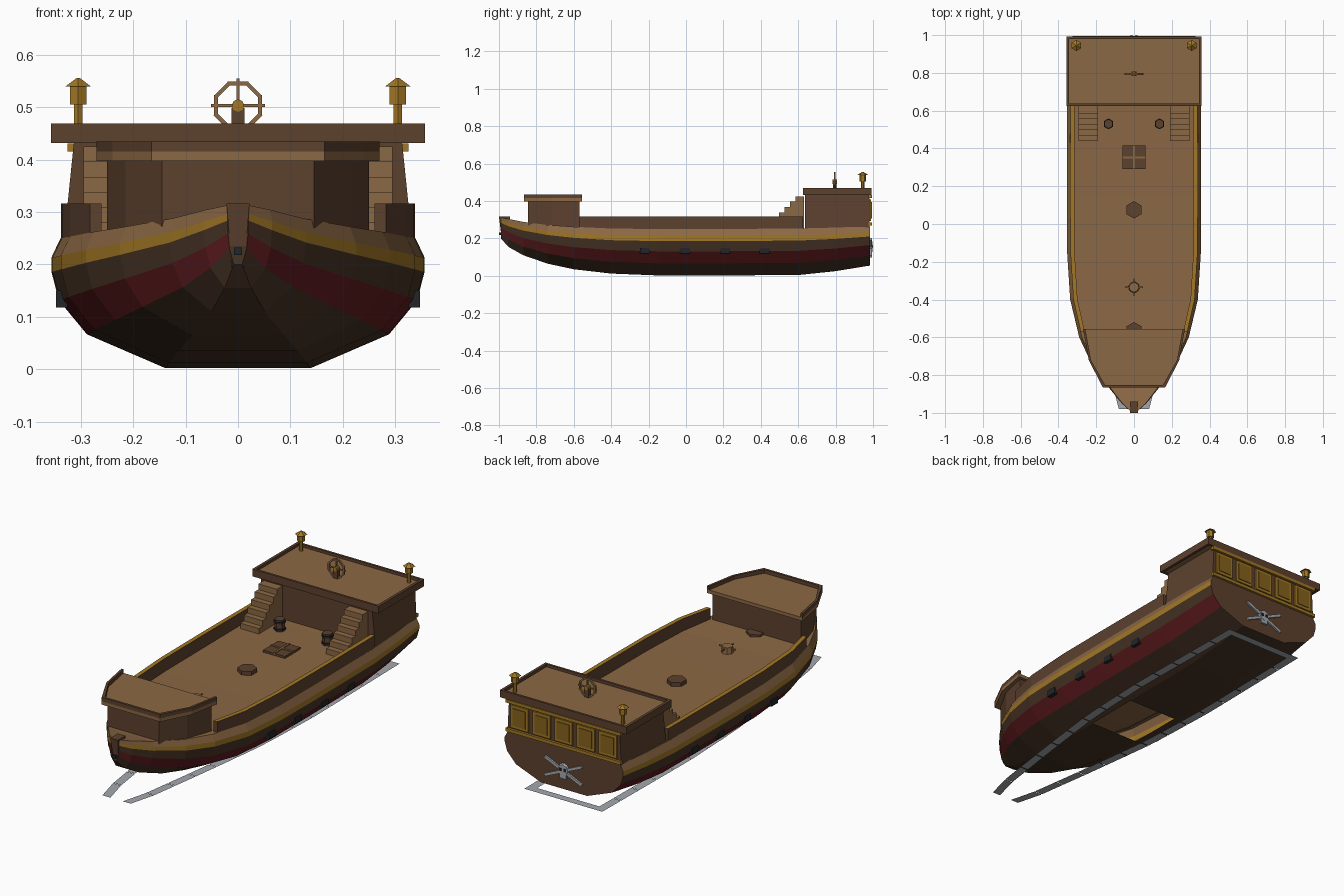
import bpy, bmesh, math
from mathutils import Matrix, Vector

cube = bpy.data.objects.get("Cube")
if cube:
    bpy.data.objects.remove(cube)


def material(name, rgb):
    m = bpy.data.materials.new(name)
    m.use_nodes = True
    m.diffuse_color = (*rgb, 1)
    m.node_tree.nodes["Principled BSDF"].inputs["Base Color"].default_value = (*rgb, 1)
    return m


TAN = material("tan planks", (.26, .138, .058))
BROWN = material("brown timber", (.107, .052, .027))
DARK = material("dark timber", (.062, .033, .018))
RED = material("deep red paint", (.115, .011, .013))
GOLD = material("gold trim", (.36, .185, .018))
PANE = material("amber pane", (.24, .12, .012))
GREY = material("pale grey", (.37, .39, .42))
BLACK = material("black iron", (.016, .018, .022))


def add(name, bm, *mats):
    bmesh.ops.recalc_face_normals(bm, faces=bm.faces)
    me = bpy.data.meshes.new(name)
    bm.to_mesh(me)
    bm.free()
    for m in mats:
        me.materials.append(m)
    ob = bpy.data.objects.new(name, me)
    bpy.context.collection.objects.link(ob)
    return ob


def box(name, x, y, z, mat, turn=None):
    """Box from (min, max) ranges."""
    bm = bmesh.new()
    size = [r[1] - r[0] for r in (x, y, z)]
    mid = Vector([(r[0] + r[1]) / 2 for r in (x, y, z)])
    m = Matrix.Translation(mid) @ (turn or Matrix()) @ Matrix.Diagonal((*size, 1))
    bmesh.ops.create_cube(bm, size=1, matrix=m)
    return add(name, bm, mat)


def drum(name, at, r1, r2, h, sides, mat, turn=None):
    """Faceted cylinder or cone standing on the point at."""
    bm = bmesh.new()
    m = Matrix.Translation(at) @ (turn or Matrix()) @ Matrix.Translation((0, 0, h / 2))
    bmesh.ops.create_cone(bm, cap_ends=True, segments=sides, radius1=r1, radius2=r2, depth=h, matrix=m)
    return add(name, bm, mat)


def prism(name, low, high, z0, z1, mat):
    """Solid between two outlines of (x, y) points."""
    bm = bmesh.new()
    a = [bm.verts.new((x, y, z0)) for x, y in low]
    b = [bm.verts.new((x, y, z1)) for x, y in high]
    bm.faces.new(a)
    bm.faces.new(b)
    for i in range(len(a)):
        j = (i + 1) % len(a)
        bm.faces.new((a[i], a[j], b[j], b[i]))
    return add(name, bm, mat)


def lerp(table, y, col):
    for p, q in zip(table, table[1:]):
        if y <= q[0]:
            t = max(0, (y - p[0]) / (q[0] - p[0]))
            return p[col] + (q[col] - p[col]) * t
    return table[-1][col]


# Hull stations: y, half breadth, keel height, deck height
STATIONS = [(-.99, .02, .2, .313), (-.95, .065, .155, .304), (-.87, .13, .11, .288),
            (-.74, .225, .065, .272), (-.6, .29, .035, .262), (-.4, .338, .012, .253),
            (-.15, .354, .002, .25), (.14, .356, .002, .25), (.6, .355, .004, .253),
            (.8, .348, .025, .258), (.985, .335, .055, .265)]
SECTION = [(.39, 0), (.81, .26), (.96, .52), (1, .74), (1, .85), (.95, 1)]
BANDS = [0, 1, 0, 2, 3]

# Hull shell with painted bands and an open well in the bottom
bm = bmesh.new()
rings = []
for y, b, zk, zt in STATIONS:
    half = [(b * fx, y, zk + (zt - zk) * fz) for fx, fz in SECTION]
    full = [(-x, y, z) for x, y, z in reversed(half)] + half
    rings.append([bm.verts.new(p) for p in full])
strips = BANDS[::-1] + [0] + BANDS
for n, (r, s) in enumerate(zip(rings, rings[1:])):
    for i, m in enumerate(strips):
        if i == 5 and STATIONS[n][0] == -.15:
            continue
        bm.faces.new((r[i], r[i + 1], s[i + 1], s[i])).material_index = m
bm.faces.new(rings[0])
bm.faces.new(rings[-1]).material_index = 4
add("hull", bm, DARK, RED, GOLD, TAN, BROWN)

# Main deck
bm = bmesh.new()
edge = [[bm.verts.new((s * .95 * b, y, zt)) for s in (-1, 1)] for y, b, _, zt in STATIONS]
for p, q in zip(edge, edge[1:]):
    bm.faces.new((p[0], p[1], q[1], q[0]))
add("deck", bm, TAN)

# Stem post
prism("stem_post", [(-.012, -.985), (.012, -.985), (.012, -.95), (-.012, -.95)],
      [(-.022, -1), (.022, -1), (.022, -.94), (-.022, -.94)], .195, .316, BROWN)
box("stem_ring", (-.008, .008), (-1, -.98), (.218, .232), BLACK)

for side, label in ((-1, "right"), (1, "left")):
    # Bulwark with gold top
    bm = bmesh.new()
    rows = []
    for y in (-.57, -.5, -.4, -.28, -.15, .14, .4, .625):
        x = lerp(STATIONS, y, 1) * .95
        z = lerp(STATIONS, y, 3)
        rows.append([bm.verts.new((side * (x - dx), y, zz)) for dx, zz in
                     ((0, z - .005), (0, .316), (.022, .316), (.022, z - .005))])
    for p, q in zip(rows, rows[1:]):
        for i in range(3):
            bm.faces.new((p[i], p[i + 1], q[i + 1], q[i])).material_index = i == 1
    for r in (rows[0], rows[-1]):
        bm.faces.new(r)
    add(label + "_bulwark", bm, BROWN, GOLD)

    # Gun ports
    for y in (-.22, -.005, .21, .42):
        a, b = sorted((side * .325, side * .347))
        box(label + "_gun_port", (a, b), (y - .026, y + .026), (.118, .15), BLACK)

    # Stairs to the aft deck
    for i in range(6):
        a, b = sorted((side * .19, side * .295))
        y = .44 + i * .029
        box(label + "_stair", (a, b), (y, .63), (.245, .28 + i * .029), TAN)

    # Stern lantern
    x = side * .305
    drum(label + "_lantern_post", (x, .945, .455), .009, .009, .055, 6, GOLD)
    drum(label + "_lantern", (x, .945, .505), .018, .018, .036, 6, GOLD)
    drum(label + "_lantern_cap", (x, .945, .539), .029, .003, .017, 6, GOLD)

    # Barrel
    at = Vector((side * .135, .53, .25))
    drum(label + "_barrel", at, .025, .025, .062, 6, BROWN)
    for h in (.008, .044):
        drum(label + "_barrel_hoop", at + Vector((0, 0, h)), .029, .029, .01, 6, BLACK)

    # Foam line beside the hull
    path = [(-.98, .08), (-.92, .105), (-.5, .165), (-.1, .215), (.3, .23), (.98, .22)]
    bm = bmesh.new()
    for i in range(14):
        y0 = -.98 + i * .14
        corners = [(y0, 0), (y0, .045), (y0 + .137, .045), (y0 + .137, 0)]
        bm.faces.new([bm.verts.new((side * (lerp(path, y, 1) - d), y, 0)) for y, d in corners])
    add(label + "_foam", bm, GREY)

bm = bmesh.new()
bmesh.ops.create_grid(bm, x_segments=3, y_segments=1, size=1,
                      matrix=Matrix.Translation((0, .97, 0)) @ Matrix.Diagonal((.22, .02, 1, 1)))
add("stern_foam", bm, GREY)


def mirrored(pts):
    """Close a right-hand outline across x = 0."""
    return pts + [(-x, y) for x, y in reversed(pts)]


# Forecastle: walls, roof and rim on the front and sides
wall = mirrored([(.145, -.845), (.215, -.72), (.25, -.57)])
prism("forecastle_wall", wall, wall, .25, .41, BROWN)
roof_half = [(.165, -.865), (.24, -.72), (.27, -.555)]
roof = mirrored(roof_half)
prism("forecastle_roof", roof, roof, .397, .415, TAN)
rim = [(x, y) for x, y in roof_half]
inner = [(x - .012, y + (.012 if i == 0 else 0)) for i, (x, y) in enumerate(rim)]
loop = mirrored(rim[::-1])
loop_in = mirrored(inner[::-1])
for k in range(len(loop) - 1):
    quad = [loop[k], loop[k + 1], loop_in[k + 1], loop_in[k]]
    prism("forecastle_rim", quad, quad, .412, .434, BROWN)

# Aft castle: tapered walls, roof and rim
prism("aft_castle", mirrored([(.332, .635), (.322, .982)]),
      mirrored([(.312, .635), (.312, .982)]), .25, .445, BROWN)
box("aft_roof", (-.35, .35), (.628, .988), (.436, .455), TAN)
for s in (-1, 1):
    box("aft_rim_side", tuple(sorted((s * .343, s * .357))), (.625, .992), (.432, .469), BROWN)
for y in (.625, .98):
    box("aft_rim_end", (-.357, .357), (y, y + .012), (.432, .469), BROWN)

# Stern gallery
for z in (.268, .415):
    box("gallery_rail", (-.325, .325), (.975, .994), (z, z + .016), GOLD)
for i in range(5):
    x = (i - 2) * .125
    box("window_frame", (x - .05, x + .05), (.975, .99), (.292, .408), GOLD)
    box("window_pane", (x - .036, x + .036), (.985, .994), (.306, .394), PANE)

# Skull and crossed bones on the transom
for s in (-1, 1):
    box("crossed_bone", (-.115, .115), (.984, .994), (.143, .157), GREY,
        Matrix.Rotation(s * .42, 4, 'Y'))
    box("skull_eye", tuple(sorted((s * .006, s * .02))), (.99, .999), (.15, .164), BLACK)
drum("skull", (0, .982, .156), .034, .028, .014, 8, GREY, Matrix.Rotation(-math.pi / 2, 4, 'X'))
box("skull_jaw", (-.018, .018), (.984, .995), (.112, .135), GREY)

# Steering wheel
hub = Vector((0, .795, .503))
box("wheel_post", (-.012, .012), (.785, .805), (.45, .498), BROWN)
drum("wheel_hub", hub + Vector((0, .012, 0)), .012, .012, .024, 8, GOLD, Matrix.Rotation(math.pi / 2, 4, 'X'))
for i in range(8):
    mid = hub + Matrix.Rotation(i * math.pi / 4, 3, 'Y') @ Vector((0, 0, .042))
    box("wheel_rim", (mid.x - .02, mid.x + .02), (.79, .8), (mid.z - .004, mid.z + .004), TAN,
        Matrix.Rotation(i * math.pi / 4, 4, 'Y'))
for i in range(2):
    box("wheel_spoke", (-.052, .052), (.792, .798), (.5, .506), TAN, Matrix.Rotation(i * math.pi / 2, 4, 'Y'))

# Hatch with cross bars
box("hatch", (-.062, .062), (.29, .415), (.245, .262), BROWN)
box("hatch_bar", (-.005, .005), (.29, .415), (.255, .266), TAN)
box("hatch_bar", (-.062, .062), (.348, .358), (.255, .266), TAN)

# Mast steps and capstan
flat = Matrix.Rotation(math.pi / 6, 4, 'Z')
for y in (.075, -.565):
    drum("mast_step", (0, y, .248), .046, .046, .022, 6, BROWN)
drum("capstan", (0, -.335, .25), .03, .026, .034, 8, TAN, flat)
for i in range(2):
    box("capstan_bar", (-.047, .047), (-.338, -.332), (.272, .278), TAN, Matrix.Rotation(i * math.pi / 2, 4, 'Z'))
